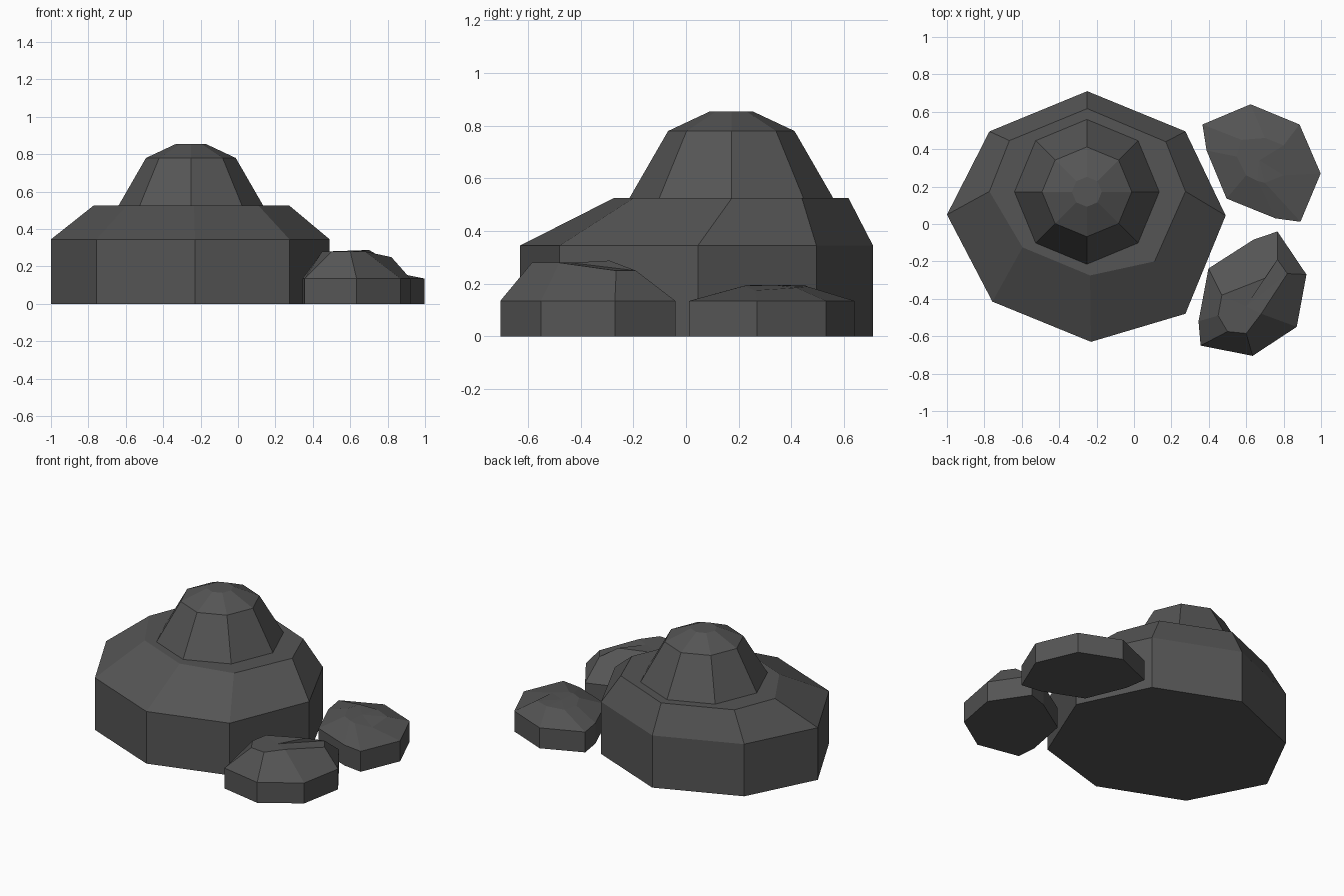
import bpy, bmesh
from math import sin, cos, pi

if "Cube" in bpy.data.objects:
    bpy.data.objects.remove(bpy.data.objects["Cube"])

stone = bpy.data.materials.new("dark_stone")
stone.diffuse_color = (0.09, 0.09, 0.09, 1)
stone.use_nodes = True
stone.node_tree.nodes["Principled BSDF"].inputs["Base Color"].default_value = stone.diffuse_color


def flat(points, z):
    return [(x, y, z) for x, y in points]


def octagon(cx, cy, r, z):
    # Clockwise from the back, to match the hand-shaped rings
    return [(cx + r * sin(i * pi / 4), cy + r * cos(i * pi / 4), z) for i in range(8)]


def loft(name, rings, peak):
    # Stack rings, close the bottom, and fan the top to a peak point
    bm = bmesh.new()
    loops = [[bm.verts.new(p) for p in ring] for ring in rings]
    top = bm.verts.new(peak)
    n = len(rings[0])
    bm.faces.new(loops[0])
    for a, b in zip(loops, loops[1:]):
        for i in range(n):
            j = (i + 1) % n
            bm.faces.new((a[i], b[i], b[j], a[j]))
    for i in range(n):
        bm.faces.new((loops[-1][i], top, loops[-1][(i + 1) % n]))
    bmesh.ops.recalc_face_normals(bm, faces=bm.faces)
    mesh = bpy.data.meshes.new(name)
    bm.to_mesh(mesh)
    bm.free()
    mesh.materials.append(stone)
    obj = bpy.data.objects.new(name, mesh)
    bpy.context.collection.objects.link(obj)
    return obj


# Large boulder: vertical wall, sloped shoulder, ledge and stepped dome
foot = [(-.25, .71), (.275, .495), (.49, .045), (.275, -.48),
        (-.23, -.63), (-.757, -.415), (-1, .05), (-.773, .495)]
shoulder = [(-.25, .617), (.17, .44), (.275, .174), (.11, -.2),
            (-.235, -.275), (-.596, -.125), (-.773, .174), (-.666, .446)]
cx, cy = -.252, .172
loft("large_boulder",
     [flat(foot, 0), flat(foot, .345), flat(shoulder, .525),
      octagon(cx, cy, .387, .525), octagon(cx, cy, .24, .78),
      octagon(cx, cy, .08, .855)], (cx, cy, .855))

# Front small rock with an uneven crown
foot = [(.767, -.04), (.922, -.27), (.87, -.55), (.634, -.705),
        (.356, -.65), (.345, -.52), (.398, -.238), (.64, -.083)]
crown = [(.767, -.19, .25), (.82, -.265, .25), (.68, -.48, .28), (.6, -.585, .28),
         (.5, -.575, .28), (.45, -.49, .28), (.47, -.38, .28), (.7, -.29, .288)]
loft("front_small_rock", [flat(foot, 0), flat(foot, .135), crown], (.6, -.44, .28))

# Back small rock, low and shallow
foot = [(.623, .64), (.885, .532), (.998, .27), (.89, .012),
        (.757, .03), (.495, .136), (.388, .393), (.366, .532)]
crown = [(.7, .46, .19), (.8, .42, .185), (.8, .26, .175), (.7, .22, .192),
         (.66, .23, .195), (.6, .26, .195), (.55, .36, .195), (.575, .45, .195)]
loft("back_small_rock", [flat(foot, 0), flat(foot, .135), crown], (.67, .34, .195))
